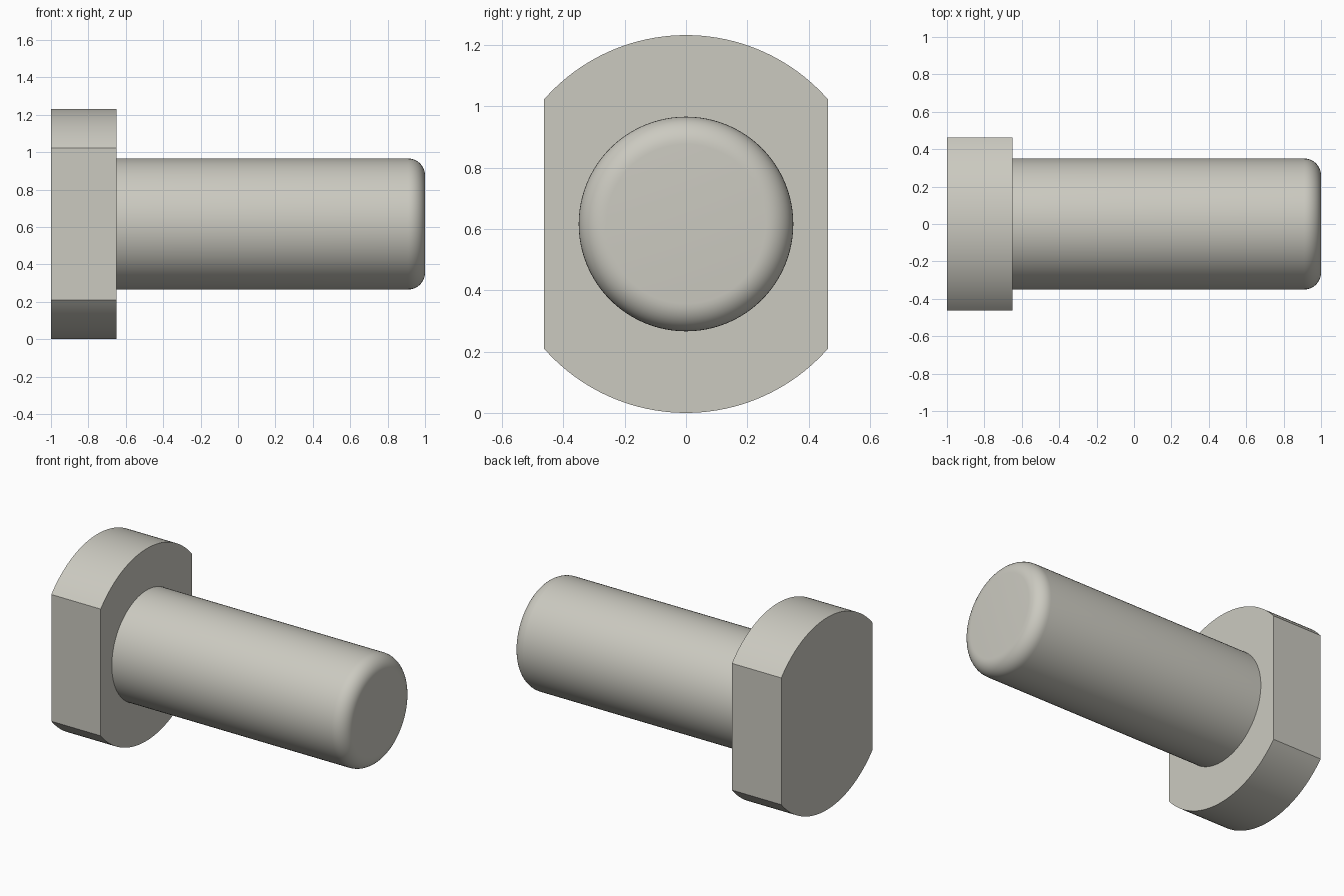
import bpy, bmesh, math

if "Cube" in bpy.data.objects:
    bpy.data.objects.remove(bpy.data.objects["Cube"])

CENTRE_Z = 0.616
HEAD_R, HEAD_HALF_WIDTH = 0.616, 0.463
SHAFT_R, FILLET = 0.35, 0.09
X_BACK, X_STEP, X_TIP = -1.0, -0.65, 1.0

steel = bpy.data.materials.new("warm grey steel")
steel.diffuse_color = (0.60, 0.59, 0.53, 1)
steel.use_nodes = True
steel.node_tree.nodes["Principled BSDF"].inputs["Base Color"].default_value = steel.diffuse_color


def finish(name, bm):
    bmesh.ops.recalc_face_normals(bm, faces=bm.faces[:])
    mesh = bpy.data.meshes.new(name)
    bm.to_mesh(mesh)
    bm.free()
    mesh.materials.append(steel)
    obj = bpy.data.objects.new(name, mesh)
    obj.location.z = CENTRE_Z
    bpy.context.collection.objects.link(obj)
    bpy.ops.object.select_all(action='DESELECT')
    obj.select_set(True)
    bpy.context.view_layer.objects.active = obj
    bpy.ops.object.shade_smooth_by_angle(angle=math.radians(25))
    return obj


# Head: a disc with two flats, extruded along x
half = math.asin(HEAD_HALF_WIDTH / HEAD_R)
STEPS = 40
arc = [-half + 2 * half * i / STEPS for i in range(STEPS + 1)]
outline = [(HEAD_R * math.sin(a + turn), HEAD_R * math.cos(a + turn))
           for turn in (0, math.pi) for a in arc]
bm = bmesh.new()
face = bm.faces.new([bm.verts.new((X_BACK, y, z)) for y, z in outline])
side = bmesh.ops.extrude_face_region(bm, geom=[face])
bmesh.ops.translate(bm, vec=(X_STEP - X_BACK, 0, 0),
                    verts=[v for v in side["geom"] if isinstance(v, bmesh.types.BMVert)])
finish("bolt_head", bm)

# Shaft: rings along x, with a rounded edge at the tip
SEGMENTS = 96
profile = [(X_STEP, SHAFT_R)]
for i in range(11):
    a = math.pi / 2 * i / 10
    profile.append((X_TIP - FILLET + FILLET * math.sin(a),
                    SHAFT_R - FILLET + FILLET * math.cos(a)))
bm = bmesh.new()
rings = [[bm.verts.new((x, r * math.sin(math.tau * k / SEGMENTS),
                        r * math.cos(math.tau * k / SEGMENTS)))
          for k in range(SEGMENTS)] for x, r in profile]
for a, b in zip(rings, rings[1:]):
    for k in range(SEGMENTS):
        n = (k + 1) % SEGMENTS
        bm.faces.new((a[k], a[n], b[n], b[k]))
bm.faces.new(rings[0])
bm.faces.new(rings[-1])
finish("bolt_shaft", bm)
